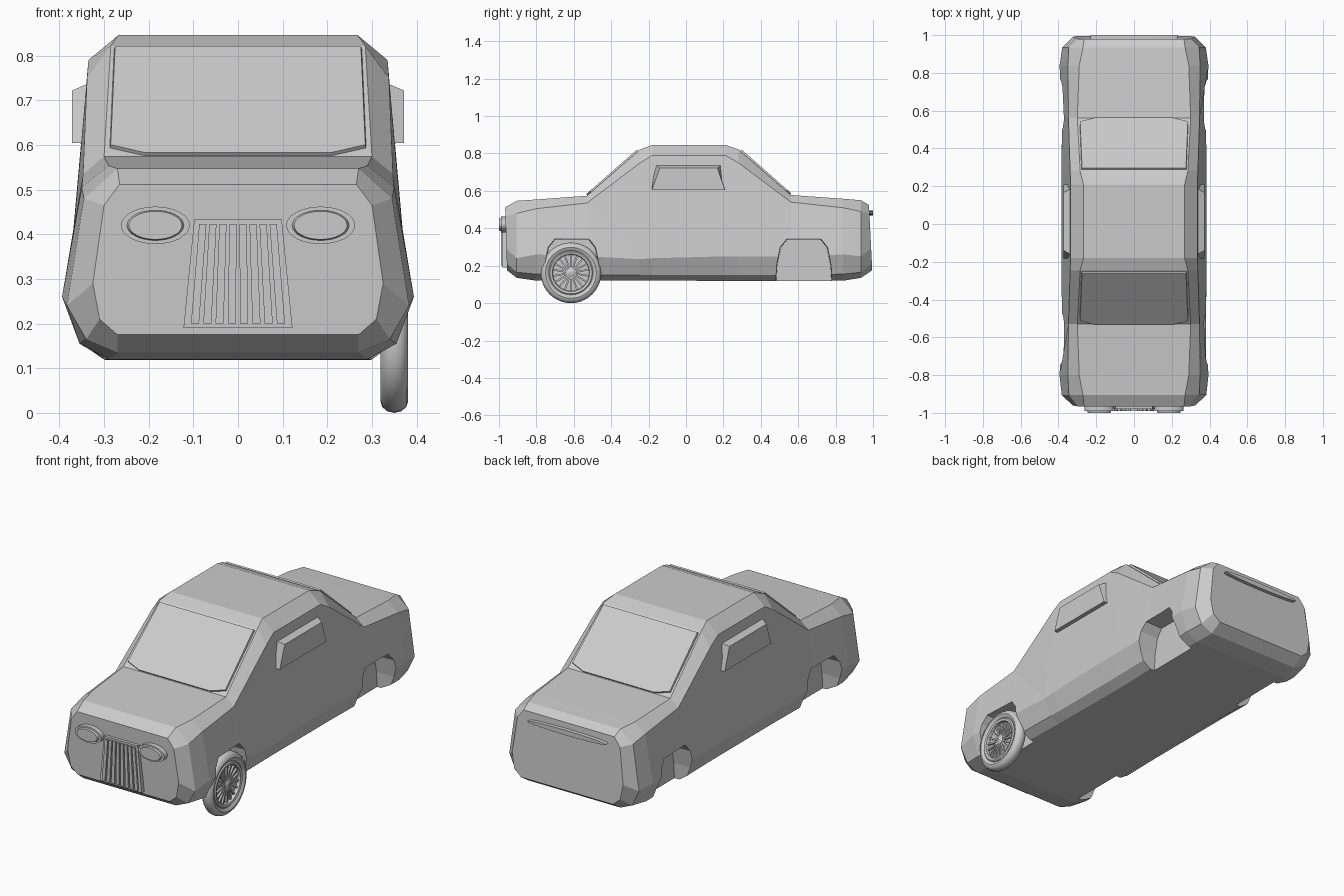
import bpy, bmesh, math
from mathutils import Vector, Matrix

if "Cube" in bpy.data.objects:
    bpy.data.objects.remove(bpy.data.objects["Cube"])


def make(name, bm):
    bmesh.ops.recalc_face_normals(bm, faces=bm.faces)
    me = bpy.data.meshes.new(name)
    bm.to_mesh(me)
    bm.free()
    ob = bpy.data.objects.new(name, me)
    bpy.context.collection.objects.link(ob)
    return ob


def loft(name, rings, closed=False):
    """Skin a list of equal-length point loops; cap the ends unless closed."""
    bm = bmesh.new()
    vs = [[bm.verts.new(p) for p in r] for r in rings]
    n = len(vs[0])
    pairs = list(zip(vs, vs[1:])) + ([(vs[-1], vs[0])] if closed else [])
    for a, b in pairs:
        for i in range(n):
            j = (i + 1) % n
            bm.faces.new((a[i], a[j], b[j], b[i]))
    if not closed:
        bm.faces.new(vs[0])
        bm.faces.new(vs[-1])
    return make(name, bm)


def prism(name, pts, offset, taper=1.0):
    """Extrude a polygon by offset, scaling its far end by taper."""
    pts = [Vector(p) for p in pts]
    c = sum(pts, Vector()) / len(pts)
    far = [c + (p - c) * taper + Vector(offset) for p in pts]
    return loft(name, [pts, far])


def ellipse(x, y, z, rx, rz, n=32):
    return [(x + rx * math.cos(2 * math.pi * i / n), y,
             z + rz * math.sin(2 * math.pi * i / n)) for i in range(n)]


def smooth(ob):
    bpy.ops.object.select_all(action='DESELECT')
    ob.select_set(True)
    bpy.context.view_layer.objects.active = ob
    bpy.ops.object.shade_smooth_by_angle(angle=math.radians(35))


# Body: stations along y, each a half section from floor to roof
stations = [
    (-0.962, -0.03, [(.27, .175), (.31, .21), (.325, .29), (.30, .465), (.265, .512)]),
    (-0.905, 0, [(.27, .135), (.34, .165), (.383, .24), (.345, .48), (.27, .547)]),
    (-0.80, 0, [(.29, .12), (.355, .155), (.394, .26), (.350, .505), (.29, .554)]),
    (-0.53, 0, [(.30, .12), (.345, .15), (.382, .25), (.347, .535), (.30, .574)]),
    (-0.245, 0, [(.29, .122), (.34, .15), (.383, .235), (.338, .75), (.285, .822)]),
    (-0.18, 0, [(.29, .122), (.34, .15), (.383, .24), (.335, .79), (.268, .846)]),
    (0.21, 0, [(.29, .118), (.34, .15), (.383, .25), (.335, .79), (.268, .846)]),
    (0.28, 0, [(.29, .118), (.34, .15), (.383, .25), (.338, .75), (.285, .822)]),
    (0.56, 0, [(.30, .118), (.345, .15), (.382, .25), (.347, .54), (.30, .578)]),
    (0.84, 0, [(.29, .12), (.355, .155), (.394, .26), (.350, .51), (.29, .558)]),
    (0.935, 0, [(.27, .135), (.34, .165), (.380, .25), (.345, .49), (.27, .550)]),
    (0.987, -0.05, [(.27, .175), (.31, .21), (.325, .29), (.30, .48), (.265, .525)]),
]
rings = []
for y, tilt, half in stations:
    r = [(x, y + tilt * (z - .35), z) for x, z in half]
    rings.append(r + [(-x, yy, z) for x, yy, z in reversed(r)])
body = loft("body", rings)

# Wheel wells cut into both sides
arch = [(-.16, .04), (-.15, .20), (-.13, .30), (-.095, .345),
        (.095, .345), (.13, .30), (.15, .20), (.16, .04)]
for yc in (-.61, .63):
    for s in (-1, 1):
        cutter = prism("well_cutter", [(s * .5, yc + y, z) for y, z in arch],
                       (-s * .23, 0, 0), .95)
        cutter.hide_render = True
        mod = body.modifiers.new("well", 'BOOLEAN')
        mod.operation = 'DIFFERENCE'
        mod.solver = 'EXACT'
        mod.object = cutter
        bpy.context.view_layer.objects.active = body
        bpy.ops.object.modifier_apply(modifier=mod.name)
        bpy.data.objects.remove(cutter)

# Windscreen and rear window: thin plates on the cabin slopes
prism("windscreen", [(-.21, -.525, .572), (.21, -.525, .572), (.288, -.505, .59),
                     (.278, -.252, .812), (-.278, -.252, .812), (-.288, -.505, .59)],
      (0, -.009, .01), .99)
prism("rear_window", [(-.21, .555, .576), (.21, .555, .576), (.288, .535, .594),
                      (.278, .287, .812), (-.278, .287, .812), (-.288, .535, .594)],
      (0, .009, .01), .99)

# Side windows: wedge boxes standing out from the doors
for s, side in ((-1, "left"), (1, "right")):
    inner = [(s * .325, -.185, .602), (s * .325, .212, .602),
             (s * .325, .19, .742), (s * .325, -.165, .742)]
    outer = [(s * .372, -.182, .605), (s * .372, .208, .605),
             (s * .372, .168, .722), (s * .372, -.14, .722)]
    loft(side + "_window", [inner, outer])

# Headlights: oval housing with a raised lens
for s, side in ((-1, "left"), (1, "right")):
    smooth(prism(side + "_headlight", ellipse(s * .185, -.94, .42, .077, .042), (0, -.05, 0)))
    smooth(prism(side + "_lens", ellipse(s * .185, -.985, .42, .066, .035), (0, -.015, 0), .9))

# Grille: trapezoid panel with upright bars
prism("grille_panel", [(-.122, -.94, .19), (.122, -.94, .19), (.098, -.94, .433), (-.098, -.94, .433)],
      (0, -.04, 0))
for i in range(8):
    k = (i - 3.5) / 4
    b, t = k * .11, k * .09
    prism("grille_bar", [(b - .009, -.975, .2), (b + .009, -.975, .2),
                         (t - .008, -.975, .423), (t + .008, -.975, .423)][:2] +
          [(t + .008, -.975, .423), (t - .008, -.975, .423)], (0, -.014, 0))

# Tail strip
smooth(prism("tail_strip", ellipse(0, .96, .482, .23, .013), (0, .04, 0)))

# Single front wheel
WC = Vector((.35, -.615, .162))


def lathe(name, profile, n=40):
    """Spin a closed (x, radius) profile about the axle."""
    rs = []
    for i in range(n):
        a = 2 * math.pi * i / n
        rs.append([WC + Vector((x, r * math.cos(a), r * math.sin(a))) for x, r in profile])
    ob = loft(name, rs, closed=True)
    smooth(ob)
    return ob


lathe("tyre", [(.031 * math.cos(t * math.pi / 6), .136 + .026 * math.sin(t * math.pi / 6))
               for t in range(12)])
lathe("rim", [(-.026, .118), (.024, .118), (.029, .112), (.026, .1), (.016, .097), (-.026, .1)])
lathe("wheel_disc", [(-.02, .001), (-.02, .105), (.008, .105), (.008, .001)])
lathe("hub", [(-.015, .001), (-.015, .024), (.02, .024), (.026, .014), (.027, .001)], 20)

bm = bmesh.new()
for i in range(18):
    m = (Matrix.Translation(WC) @ Matrix.Rotation(2 * math.pi * i / 18, 4, 'X')
         @ Matrix.Translation((.012, 0, .06)) @ Matrix.Diagonal((.012, .009, .08, 1)))
    bmesh.ops.create_cube(bm, size=1, matrix=m)
make("spokes", bm)
